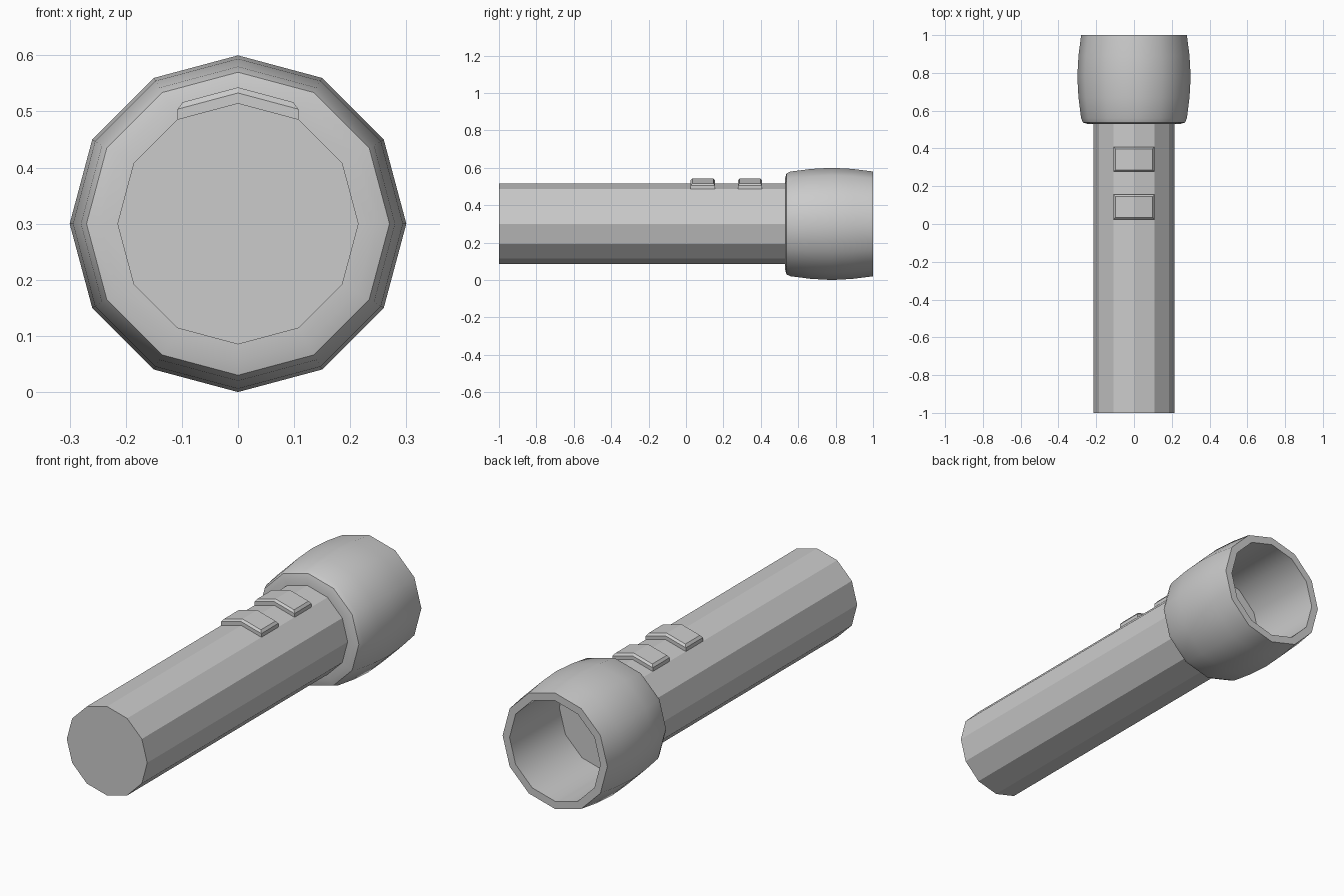
import bpy, bmesh, math

if "Cube" in bpy.data.objects:
    bpy.data.objects.remove(bpy.data.objects["Cube"])

SIDES = 12
CZ = 0.30          # height of the torch axis


def make_object(name, bm, smooth=False):
    bmesh.ops.recalc_face_normals(bm, faces=bm.faces)
    me = bpy.data.meshes.new(name)
    bm.to_mesh(me)
    bm.free()
    ob = bpy.data.objects.new(name, me)
    bpy.context.collection.objects.link(ob)
    if smooth:
        bpy.ops.object.select_all(action='DESELECT')
        ob.select_set(True)
        bpy.context.view_layer.objects.active = ob
        bpy.ops.object.shade_smooth_by_angle(angle=math.radians(31))
    return ob


def skin(bm, rings):
    """Bridge consecutive closed rings and cap both ends."""
    vs = [[bm.verts.new(p) for p in ring] for ring in rings]
    n = len(vs[0])
    for a, b in zip(vs, vs[1:]):
        for i in range(n):
            j = (i + 1) % n
            bm.faces.new((a[i], a[j], b[j], b[i]))
    return vs


def ring(y, r):
    return [(r * math.sin(2 * math.pi * i / SIDES), y,
             CZ + r * math.cos(2 * math.pi * i / SIDES)) for i in range(SIDES)]


def lathe(name, profile, smooth):
    bm = bmesh.new()
    vs = skin(bm, [ring(y, r) for y, r in profile])
    bm.faces.new(vs[0])
    bm.faces.new(vs[-1])
    return make_object(name, bm, smooth)


# Handle: plain faceted tube
R = 0.215
lathe("handle", [(-1.0, R), (0.56, R)], False)

# Head: bulged cup, rounded rear shoulder, hollow front
lathe("head", [(0.53, 0.20), (0.53, 0.245), (0.537, 0.27), (0.56, 0.28),
               (0.67, 0.294), (0.78, 0.30), (0.89, 0.294), (1.0, 0.28),
               (1.0, 0.243), (0.62, 0.243)], True)


# Buttons: chevron pads following the two top facets of the handle
def button(name, y0, y1):
    w, slope = R * 0.5, math.tan(math.radians(15))

    def pad(inset, lift):
        a, b, x = y0 + inset, y1 - inset, w - inset
        pts = [(-x, a), (0, a), (x, a), (x, b), (0, b), (-x, b)]
        return [(px, py, CZ + R - abs(px) * slope + lift) for px, py in pts]

    bm = bmesh.new()
    top = skin(bm, [pad(0, -0.005), pad(0, 0.018), pad(0.009, 0.028)])[-1]
    for s in ((0, 1, 4, 5), (1, 2, 3, 4)):
        bm.faces.new([top[i] for i in s])
    make_object(name, bm)


button("rear_button", 0.025, 0.155)
button("front_button", 0.278, 0.407)
